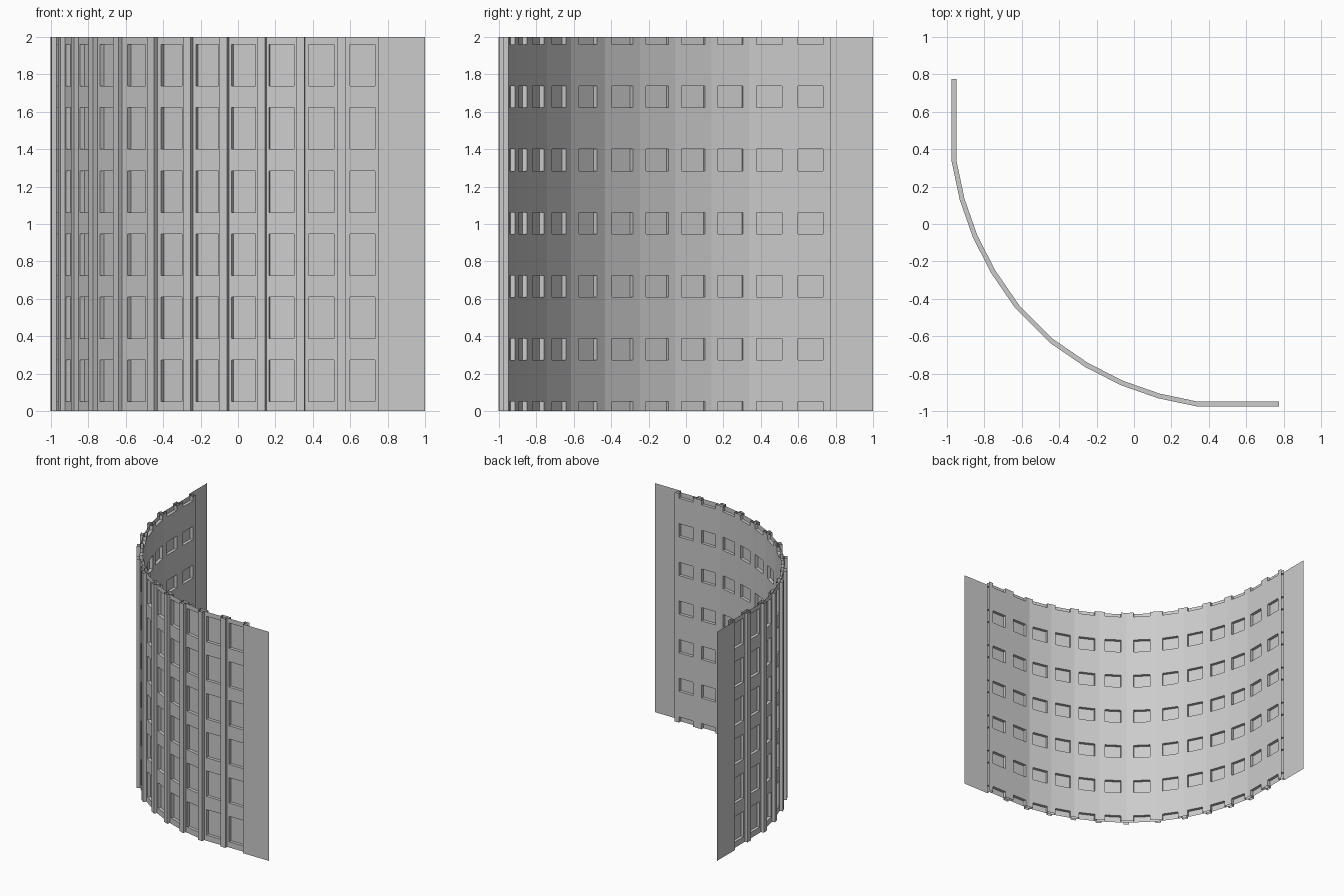
import bpy
import bmesh
from mathutils import Vector

cube = bpy.data.objects.get("Cube")
if cube:
    bpy.data.objects.remove(cube, do_unlink=True)

HEIGHT = 2.0
DEPTH = 0.026        # distance between outer and inner wall faces
RELIEF = 0.025       # projection of the pilasters
HALF_WINDOW = 0.0675
HALF_PILASTER = 0.0225
ROWS = [(0.05 + i * 0.3375, 0.272 + i * 0.3375) for i in range(6)]

grey = bpy.data.materials.new("plain_grey")
grey.use_nodes = True
grey.diffuse_color = (0.6, 0.6, 0.6, 1)
grey.node_tree.nodes["Principled BSDF"].inputs["Base Color"].default_value = (0.6, 0.6, 0.6, 1)

# Outer plan line: one half, mirrored across the diagonal
half = [Vector(p) for p in [(0.775, -0.975), (0.555, -0.975), (0.335, -0.975), (0.13, -0.932),
                            (-0.07, -0.862), (-0.26, -0.765), (-0.45, -0.635)]]
outer = half + [Vector((p.y, p.x)) for p in reversed(half)]


def inward(a, b):
    d = (b - a).normalized()
    return Vector((d.y, -d.x))


normals = [inward(a, b) for a, b in zip(outer, outer[1:])]
corner = []
for i in range(len(outer)):
    n1, n2 = normals[max(i - 1, 0)], normals[min(i, len(normals) - 1)]
    n = (n1 + n2).normalized()
    corner.append(n / n.dot(n1))
inner = [p + n * DEPTH for p, n in zip(outer, corner)]


class Part:
    """A named sheet part gathered from upright and level faces."""

    def __init__(self, name):
        self.name, self.bm = name, bmesh.new()

    def face(self, points):
        self.bm.faces.new([self.bm.verts.new(p) for p in points])

    def wall(self, a, b, z0=0.0, z1=HEIGHT):
        self.face([(b.x, b.y, z0), (a.x, a.y, z0), (a.x, a.y, z1), (b.x, b.y, z1)])

    def ledge(self, a, b, c, d, z):
        self.face([(p.x, p.y, z) for p in (a, b, c, d)])

    def finish(self):
        bmesh.ops.remove_doubles(self.bm, verts=self.bm.verts, dist=0.0001)
        mesh = bpy.data.meshes.new(self.name)
        self.bm.to_mesh(mesh)
        self.bm.free()
        mesh.materials.append(grey)
        bpy.context.collection.objects.link(bpy.data.objects.new(self.name, mesh))


panes, spandrels, piers = Part("window_panes"), Part("spandrels"), Part("wall_piers")
ledges, pilasters, wings = Part("storey_ledges"), Part("pilasters"), Part("end_wings")

# Wall bays: recessed panes, spandrels flush with the outside, and hollow piers
for i, n in enumerate(normals):
    a, b = outer[i], outer[i + 1]
    mid, along = (a + b) / 2, (b - a).normalized()
    w0, w1 = mid - along * HALF_WINDOW, mid + along * HALF_WINDOW
    v0, v1 = w0 + n * DEPTH, w1 + n * DEPTH
    edges = [0.0] + [z for row in ROWS for z in row] + [HEIGHT]
    for k, (z0, z1) in enumerate(zip(edges, edges[1:])):
        if k % 2:
            panes.wall(v0, v1, z0, z1)
        else:
            spandrels.wall(w0, w1, z0, z1)
    for z in edges[1:-1]:
        ledges.ledge(a, b, inner[i + 1], inner[i], z)
    piers.wall(a, w0)
    piers.wall(w1, b)
    piers.wall(v0, inner[i])
    piers.wall(inner[i + 1], v1)
    piers.wall(w0, v0)
    piers.wall(v1, w1)

# Pilasters: open-ended channels standing on each joint
for i in range(1, len(outer) - 1):
    n = corner[i].normalized()
    along = Vector((-n.y, n.x)) * HALF_PILASTER
    front = outer[i] - n * RELIEF
    back = outer[i] + n * 0.006
    pilasters.wall(front - along, front + along)
    pilasters.wall(back - along, front - along)
    pilasters.wall(front + along, back + along)

# Flat end wings, level with the pilaster faces
for swap in (False, True):
    pts = [Vector(p) for p in [(1.0, -1.0), (0.75, -1.0), (0.75, -0.975)]]
    if swap:
        pts = [Vector((p.y, p.x)) for p in pts]
    for p, q in zip(pts, pts[1:]):
        wings.wall(*((q, p) if swap else (p, q)))

for part in (panes, spandrels, piers, ledges, pilasters, wings):
    part.finish()
